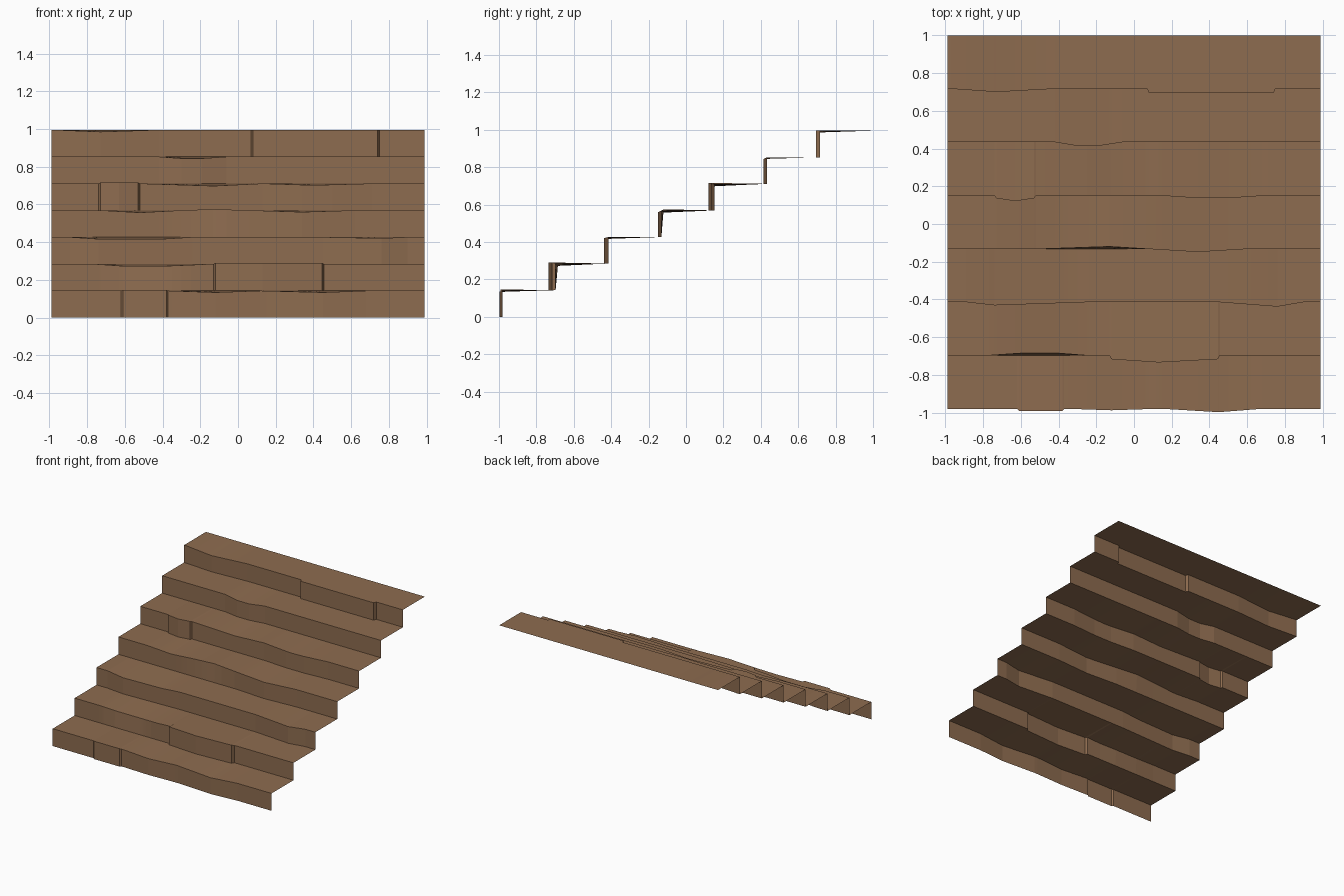
import bpy, bmesh

if "Cube" in bpy.data.objects:
    bpy.data.objects.remove(bpy.data.objects["Cube"])

STEPS = 7
W = 0.99
RISE = 0.995 / STEPS
RUN = 1.98 / STEPS

# Worn nosing per step: (x, offset) breakpoints, forward is negative y
PUSH = [
    [(-.62, 0), (-.61, -.011), (-.38, -.011), (-.37, 0), (-.35, 0), (-.12, -.008), (.12, 0), (.15, 0), (.45, -.018), (.68, 0)],
    [(-.77, 0), (-.6, .012), (-.4, .012), (-.25, 0), (-.13, 0), (-.12, -.02), (.13, -.037), (.445, -.02), (.455, 0)],
    [(-.89, 0), (-.74, -.017), (-.24, 0), (.45, 0), (.76, -.024), (.9, 0)],
    [(-.47, 0), (-.13, .012), (.06, 0), (.34, -.017), (.62, 0)],
    [(-.74, 0), (-.73, -.015), (-.63, -.03), (-.53, -.015), (-.52, 0), (.13, 0), (.34, -.014), (.5, -.014), (.71, 0)],
    [(-.42, 0), (-.3, -.02), (-.19, -.02), (-.06, 0)],
    [(-.97, 0), (-.73, -.017), (-.42, 0), (.07, 0), (.08, -.023), (.74, -.023), (.75, 0)],
]
# Height wear of the same edges
DIP = [
    [(-.62, 0), (-.61, .004), (-.38, .004), (-.37, 0), (-.12, -.009), (.12, 0), (.45, -.009), (.68, 0)],
    [(-.77, 0), (-.6, -.012), (-.4, -.012), (-.13, 0), (-.12, .006), (.445, .006), (.455, 0)],
    [(-.89, 0), (-.74, -.01), (-.4, -.01), (-.24, 0), (.45, 0), (.76, -.006), (.9, 0)],
    [(-.73, 0), (-.52, -.012), (-.3, 0), (-.13, .006), (.06, 0), (.34, -.009), (.62, 0)],
    [(-.74, 0), (-.73, .005), (-.53, .005), (-.52, 0), (-.13, -.013), (.13, 0), (.4, -.009), (.71, 0)],
    [(-.42, 0), (-.3, -.009), (-.19, -.009), (-.06, 0)],
    [(-.97, 0), (-.73, -.01), (-.42, 0)],
]


def sample(pts, x):
    for (x0, v0), (x1, v1) in zip(pts, pts[1:]):
        if x0 <= x <= x1:
            return v0 + (v1 - v0) * (x - x0) / (x1 - x0)
    return 0.0


wood = bpy.data.materials.new("warm brown")
wood.diffuse_color = (0.27, 0.15, 0.079, 1)
wood.use_nodes = True
wood.node_tree.nodes["Principled BSDF"].inputs["Base Color"].default_value = wood.diffuse_color

# Folded stair sheet: riser foot and nosing rows for each step, then the back edge
xs = sorted({-W, W} | {p[0] for row in PUSH + DIP for p in row})
bm = bmesh.new()
rows = []
for i in range(STEPS):
    y, z = -0.98 + i * RUN, i * RISE
    rows.append([bm.verts.new((x, y + min(0, sample(PUSH[i], x)), z)) for x in xs])
    rows.append([bm.verts.new((x, y + sample(PUSH[i], x), z + RISE + sample(DIP[i], x)))
                 for x in xs])
rows.append([bm.verts.new((x, 1.0, STEPS * RISE)) for x in xs])
for low, high in zip(rows, rows[1:]):
    for j in range(len(xs) - 1):
        bm.faces.new((low[j], low[j + 1], high[j + 1], high[j]))

mesh = bpy.data.meshes.new("worn_stairs")
bm.to_mesh(mesh)
bm.free()
mesh.materials.append(wood)
stairs = bpy.data.objects.new("worn_stairs", mesh)
bpy.context.collection.objects.link(stairs)
